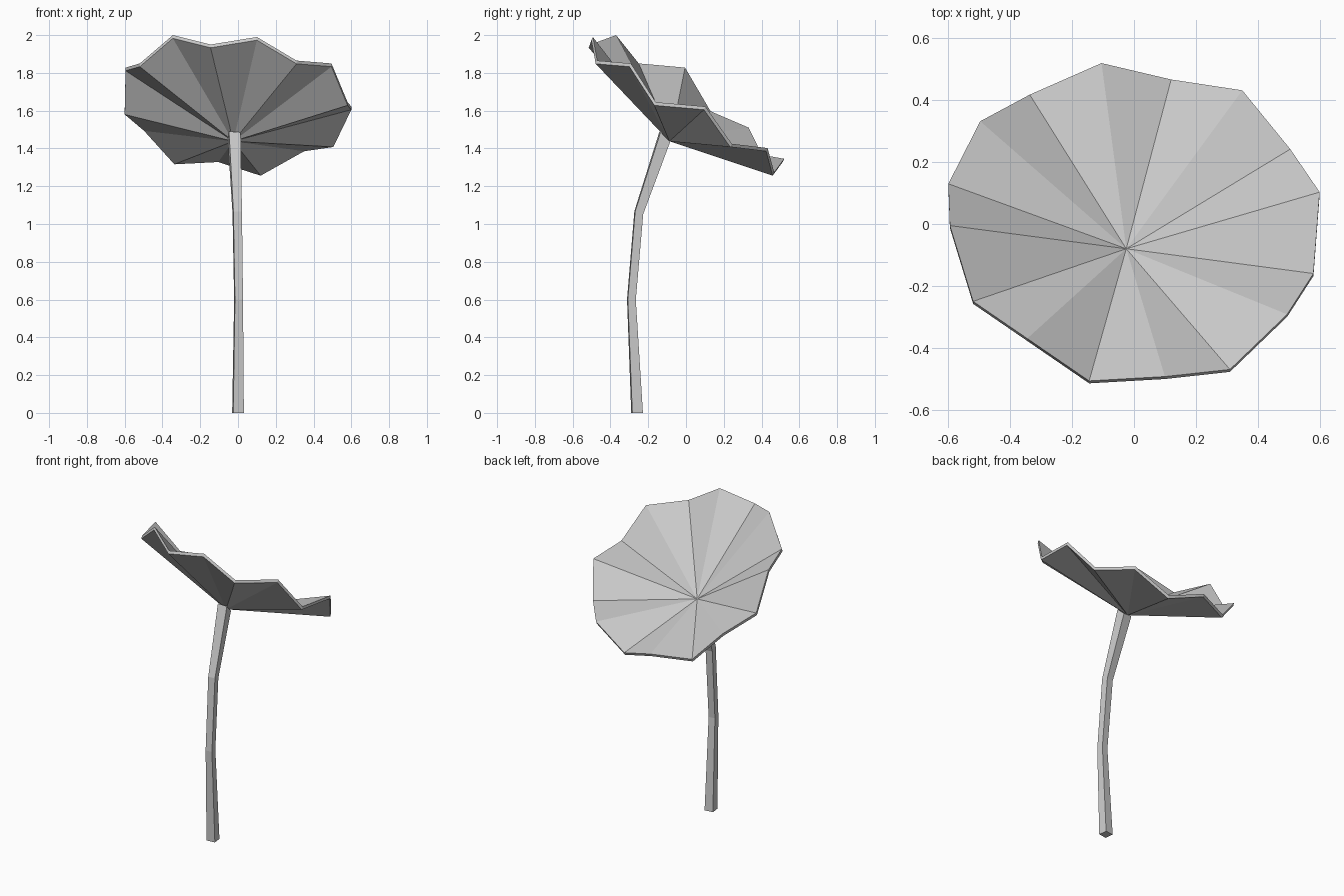
import bpy, bmesh, math
from mathutils import Vector

if "Cube" in bpy.data.objects:
    bpy.data.objects.remove(bpy.data.objects["Cube"])


def make_object(name, bm):
    bmesh.ops.recalc_face_normals(bm, faces=bm.faces)
    mesh = bpy.data.meshes.new(name)
    bm.to_mesh(mesh)
    bm.free()
    obj = bpy.data.objects.new(name, mesh)
    bpy.context.collection.objects.link(obj)
    return obj


# Leaf: pleated fan around a hub, two layers joined by a rim band
hub = Vector((-0.025, -0.08, 1.455))
rim = [(-0.105, 0.52, 1.345), (0.12, 0.467, 1.273), (0.35, 0.432, 1.402),
       (0.505, 0.242, 1.425), (0.60, 0.103, 1.622), (0.58, -0.16, 1.645),
       (0.495, -0.292, 1.85), (0.31, -0.47, 1.865), (0.10, -0.493, 1.99),
       (-0.145, -0.507, 1.95), (-0.345, -0.37, 2.0), (-0.52, -0.25, 1.85),
       (-0.595, -0.005, 1.828), (-0.60, 0.13, 1.597), (-0.497, 0.332, 1.51),
       (-0.337, 0.418, 1.333)]
drop = Vector((0, -0.008, -0.017))

bm = bmesh.new()
layers = []
for off in (Vector(), drop):
    centre = bm.verts.new(hub + off)
    layers.append((centre, [bm.verts.new(Vector(p) + off) for p in rim]))
n = len(rim)
for i in range(n):
    j = (i + 1) % n
    for centre, ring in layers:
        bm.faces.new((centre, ring[i], ring[j]))
    top, low = layers[0][1], layers[1][1]
    bm.faces.new((top[i], low[i], low[j], top[j]))
make_object("leaf", bm)

# Stem: bent four-sided stalk; sections are (x, y, z, half width, tilt)
sections = [(0.0, -0.259, 0.0, 0.031, 0.0),
            (0.003, -0.289, 0.60, 0.0235, -0.05),
            (-0.004, -0.25, 1.06, 0.025, -0.3),
            (-0.02, -0.112, 1.463, 0.034, -0.8)]
bm = bmesh.new()
rings = []
for x, y, z, half, tilt in sections:
    ring = []
    for k in range(4):
        a = math.radians(51 + 90 * k)
        r = half / math.cos(math.radians(39))
        dx, dy = r * math.cos(a), r * math.sin(a)
        ring.append(bm.verts.new((x + dx, y + dy * (1 + tilt * 0.2), z + tilt * dy)))
    rings.append(ring)
for lower, upper in zip(rings, rings[1:]):
    for k in range(4):
        m = (k + 1) % 4
        bm.faces.new((lower[k], lower[m], upper[m], upper[k]))
bm.faces.new(rings[0])
bm.faces.new(rings[-1])
make_object("stem", bm)
